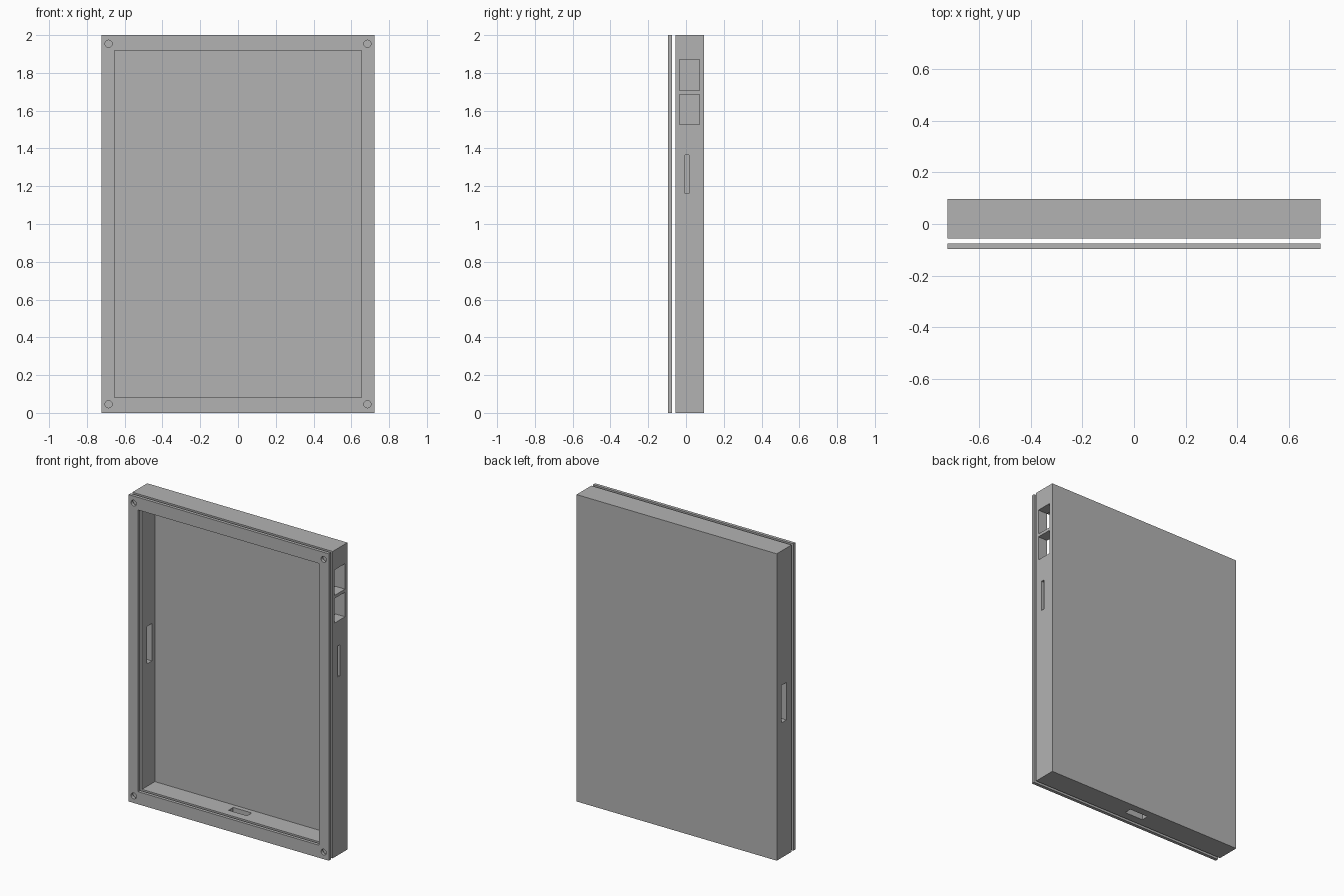
import bpy
from mathutils import Matrix, Vector

default = bpy.data.objects.get("Cube")
if default:
    bpy.data.objects.remove(default, do_unlink=True)

grey = bpy.data.materials.new("plain_grey")
grey.use_nodes = True
colour = (0.45, 0.45, 0.45, 1)
grey.diffuse_color = colour
grey.node_tree.nodes["Principled BSDF"].inputs["Base Color"].default_value = colour

HALF_W, HEIGHT = 0.722, 2.0
OPEN_X, OPEN_Z = 0.653, 0.082
FRONT, PLATE_BACK = -0.096, -0.075
BODY_FRONT, FLOOR, BACK = -0.056, 0.076, 0.096


def box(name, x, y, z):
    """Box from (min, max) pairs on each axis."""
    bpy.ops.mesh.primitive_cube_add(size=1)
    ob = bpy.context.object
    ob.name = name
    spans = (x, y, z)
    size = [b - a for a, b in spans]
    centre = Vector([(a + b) / 2 for a, b in spans])
    ob.data.transform(Matrix.Translation(centre) @ Matrix.Diagonal((*size, 1)))
    ob.data.materials.append(grey)
    return ob


def cut(target, cutter):
    mod = target.modifiers.new("cut", 'BOOLEAN')
    mod.operation = 'DIFFERENCE'
    mod.solver = 'EXACT'
    mod.object = cutter
    bpy.context.view_layer.objects.active = target
    bpy.ops.object.modifier_apply(modifier=mod.name)
    bpy.data.objects.remove(cutter, do_unlink=True)


full_x, full_z = (-HALF_W, HALF_W), (0, HEIGHT)
open_x, open_z = (-OPEN_X, OPEN_X), (OPEN_Z, HEIGHT - OPEN_Z)
right_wall = (OPEN_X - 0.05, HALF_W + 0.05)
left_wall = (-HALF_W - 0.05, -OPEN_X + 0.05)

# Tray: open at the front, closed at the back
tray = box("case_tray", full_x, (BODY_FRONT, BACK), full_z)
cut(tray, box("cavity", open_x, (BODY_FRONT - 0.1, FLOOR), open_z))

# Two square ports and a thin card slot in one side wall
port_y = (-0.035, 0.071)
cut(tray, box("upper_port", right_wall, port_y, (1.706, 1.872)))
cut(tray, box("lower_port", right_wall, port_y, (1.526, 1.686)))
cut(tray, box("card_slot", right_wall, (-0.005, 0.017), (1.162, 1.364)))

# Long slot in the other side wall, short slot in the bottom wall
cable_y = (-0.002, 0.046)
cut(tray, box("side_slot", left_wall, cable_y, (0.88, 1.124)))
cut(tray, box("bottom_slot", (-0.067, 0.067), cable_y, (-0.05, OPEN_Z + 0.05)))

# Front frame with four corner screw holes, held just ahead of the tray
frame = box("front_frame", full_x, (FRONT, PLATE_BACK), full_z)
cut(frame, box("window", open_x, (FRONT - 0.1, PLATE_BACK + 0.1), open_z))
for x in (-0.685, 0.685):
    for z in (0.046, HEIGHT - 0.046):
        bpy.ops.mesh.primitive_cylinder_add(
            vertices=32, radius=0.019, depth=0.1,
            location=(x, (FRONT + PLATE_BACK) / 2, z), rotation=(1.5708, 0, 0))
        hole = bpy.context.object
        hole.data.materials.append(grey)
        cut(frame, hole)
